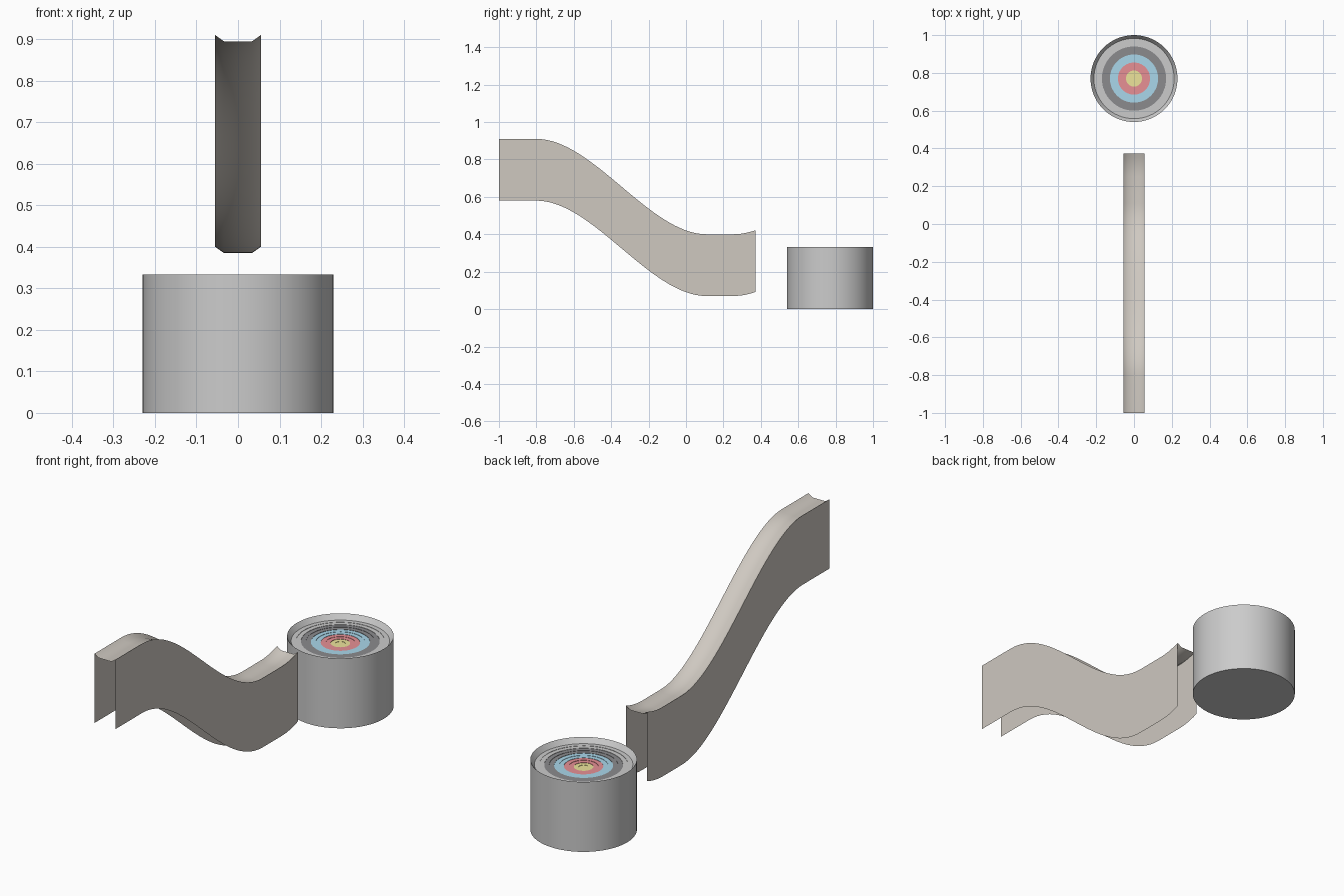
import bpy, bmesh, math

if "Cube" in bpy.data.objects:
    bpy.data.objects.remove(bpy.data.objects["Cube"])


def material(name, rgb):
    m = bpy.data.materials.new(name)
    m.diffuse_color = (*rgb, 1)
    m.use_nodes = True
    m.node_tree.nodes["Principled BSDF"].inputs["Base Color"].default_value = m.diffuse_color
    return m


def finish(bm, name, mats, angle):
    mesh = bpy.data.meshes.new(name)
    bm.to_mesh(mesh)
    bm.free()
    for m in mats:
        mesh.materials.append(m)
    ob = bpy.data.objects.new(name, mesh)
    bpy.context.collection.objects.link(ob)
    bpy.ops.object.select_all(action='DESELECT')
    ob.select_set(True)
    bpy.context.view_layer.objects.active = ob
    bpy.ops.object.shade_smooth_by_angle(angle=math.radians(angle))
    return ob


def lathe(name, profile, cy, mats, slots, segs=64):
    """Revolve (radius, z) points about a vertical axis; one material slot per band."""
    bm = bmesh.new()
    rings = []
    for r, z in profile:
        if r == 0:
            rings.append([bm.verts.new((0, cy, z))] * segs)
        else:
            rings.append([bm.verts.new((r * math.cos(2 * math.pi * i / segs),
                                        cy + r * math.sin(2 * math.pi * i / segs), z))
                          for i in range(segs)])
    for a, b, slot in zip(rings, rings[1:], slots):
        for i in range(segs):
            j = (i + 1) % segs
            quad = list(dict.fromkeys((a[i], a[j], b[j], b[i])))
            bm.faces.new(quad).material_index = slot
    return finish(bm, name, mats, 30)


# Ramp: a thin channel section swept along the drop
def ramp_height(y):
    if y < -0.8:
        return 0.91
    if y < 0.11:
        t = (y + 0.8) / 0.91
        return 0.91 - 0.51 * t * t * (3 - 2 * t)
    if y < 0.25:
        return 0.40
    return 0.40 + 0.022 * ((y - 0.25) / 0.122) ** 2


stations = [-1.0] + [-0.8 + 0.91 * i / 32 for i in range(33)]
stations += [0.25 + 0.122 * i / 6 for i in range(7)]
section = [(-0.055, -0.33), (-0.055, 0), (-0.034, -0.015),
           (0.034, -0.015), (0.055, 0), (0.055, -0.33)]
bm = bmesh.new()
rows = [[bm.verts.new((x, y, ramp_height(y) + dz)) for x, dz in section] for y in stations]
for a, b in zip(rows, rows[1:]):
    for i in range(len(section) - 1):
        bm.faces.new((a[i], a[i + 1], b[i + 1], b[i]))
# Outward normals: walls face out, channel faces up
bm.normal_update()
for f in bm.faces:
    c = f.calc_center_median()
    if (f.normal.z if abs(f.normal.z) > 0.1 else f.normal.x * c.x) < 0:
        f.normal_flip()
finish(bm, "ramp", [material("ramp_beige", (0.62, 0.58, 0.53))], 40)

# Drum: closed base, straight wall, sloped inner lip
CY, R, TOP = 0.77, 0.23, 0.333
RING = 0.0425
grey = material("drum_grey", (0.62, 0.61, 0.64))
lathe("target_drum", [(0, 0), (R, 0), (R, TOP), (RING * 5, TOP - 0.024)],
      CY, [grey], [0, 0, 0])

# Target face: ten shallow terraced rings in five colours, stepping down to the centre
colours = [material("target_white", (0.76, 0.76, 0.76)),
           material("target_black", (0.26, 0.26, 0.27)),
           material("target_blue", (0.40, 0.68, 0.83)),
           material("target_red", (0.80, 0.28, 0.30)),
           material("target_yellow", (0.85, 0.78, 0.33))]
profile, slots = [], []
for k in range(10):
    z = TOP - 0.024 - 0.0015 * k
    profile += [(RING * (10 - k) / 2, z), (RING * (9 - k) / 2, z)]
    slots += [k // 2, k // 2]
ob = lathe("target_face", profile, CY, colours, slots)
# Face every ring upward / inward
bm = bmesh.new()
bm.from_mesh(ob.data)
for f in bm.faces:
    c = f.calc_center_median()
    inward = f.normal.x * -c.x + f.normal.y * (CY - c.y)
    if (f.normal.z if abs(f.normal.z) > 0.5 else inward) < 0:
        f.normal_flip()
bm.to_mesh(ob.data)
bm.free()
